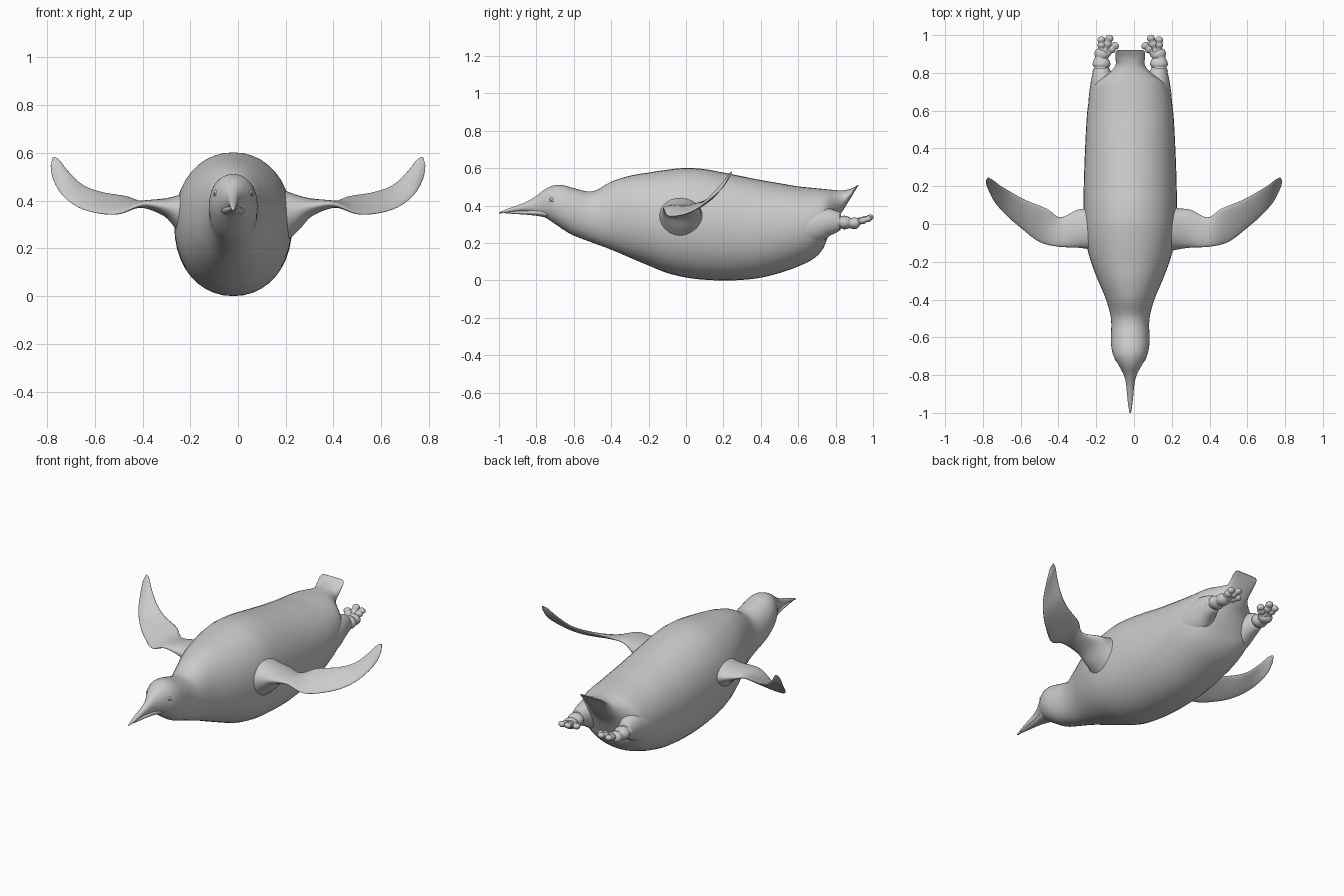
import bpy, bmesh, math
from mathutils import Vector

if "Cube" in bpy.data.objects:
    bpy.data.objects.remove(bpy.data.objects["Cube"])

X0 = -0.02  # body centre line


def spline(rows, k):
    """Catmull-Rom interpolation of equal-length rows."""
    out = []
    for i in range(len(rows) - 1):
        p0, p1 = rows[max(i - 1, 0)], rows[i]
        p2, p3 = rows[i + 1], rows[min(i + 2, len(rows) - 1)]
        for j in range(k):
            t = j / k
            out.append([0.5 * (2*b + (c - a)*t + (2*a - 5*b + 4*c - d)*t*t
                               + (3*b - a - 3*c + d)*t**3)
                        for a, b, c, d in zip(p0, p1, p2, p3)])
    out.append(list(rows[-1]))
    return out


def loft(name, sections, n=32, power=2.0):
    """Skin rings given as (centre, half-width vector, half-height vector)."""
    bm = bmesh.new()
    rings = []
    for c, u, v in sections:
        ring = []
        for i in range(n):
            a = 2 * math.pi * i / n
            ca, sa = math.cos(a), math.sin(a)
            ca = math.copysign(abs(ca) ** (2 / power), ca)
            sa = math.copysign(abs(sa) ** (2 / power), sa)
            ring.append(bm.verts.new(c + u * ca + v * sa))
        rings.append(ring)
    for a, b in zip(rings, rings[1:]):
        for i in range(n):
            j = (i + 1) % n
            bm.faces.new((a[i], a[j], b[j], b[i]))
    bm.faces.new(rings[0])
    bm.faces.new(rings[-1])
    bmesh.ops.recalc_face_normals(bm, faces=bm.faces)
    me = bpy.data.meshes.new(name)
    bm.to_mesh(me)
    bm.free()
    ob = bpy.data.objects.new(name, me)
    bpy.context.collection.objects.link(ob)
    for p in me.polygons:
        p.use_smooth = True
    return ob


def profile(name, rows, k=4, n=40, power=2.1):
    """Loft along y from rows of (y, top z, bottom z, half width)."""
    secs = []
    for y, top, bot, w in spline(rows, k):
        secs.append((Vector((X0, y, (top + bot) / 2)), Vector((max(w, .002), 0, 0)),
                     Vector((0, 0, max((top - bot) / 2, .002)))))
    return loft(name, secs, n, power)


def tube(name, rows, k=4, n=16, flat=1.0):
    """Round tube through rows of (x, y, z, radius)."""
    pts = spline(rows, k)
    secs = []
    for i, p in enumerate(pts):
        d = (Vector(pts[min(i + 1, len(pts) - 1)][:3]) - Vector(pts[max(i - 1, 0)][:3])).normalized()
        u = d.cross(Vector((0, 0, 1))).normalized()
        r = max(p[3], .001)
        secs.append((Vector(p[:3]), u * r, u.cross(d) * r * flat))
    return loft(name, secs, n)


# body with head, upper beak and tail
profile("body", [
    (-1.0, .364, .358, .004), (-.95, .385, .364, .012), (-.9, .402, .370, .017),
    (-.85, .422, .368, .022), (-.8, .452, .355, .034), (-.75, .490, .335, .060),
    (-.7, .510, .302, .088), (-.65, .508, .268, .100), (-.6, .494, .240, .102),
    (-.5, .476, .202, .102), (-.4, .528, .165, .128), (-.3, .560, .122, .170),
    (-.2, .577, .080, .208), (-.1, .592, .040, .234), (0, .602, .016, .245),
    (.1, .595, .004, .247), (.2, .577, .0, .246), (.3, .557, .003, .243),
    (.4, .537, .015, .239), (.5, .520, .040, .234), (.6, .503, .075, .227),
    (.68, .495, .115, .214), (.73, .490, .165, .196), (.76, .487, .235, .165),
    (.80, .483, .320, .110), (.84, .482, .375, .078), (.88, .490, .440, .078),
    (.91, .505, .490, .078), (.922, .512, .508, .066)])

# lower beak
profile("lower_beak", [
    (-.965, .367, .359, .006), (-.92, .371, .356, .013), (-.86, .374, .352, .020),
    (-.80, .380, .346, .032), (-.74, .385, .335, .050)], n=20)

# flippers: rows of leading edge, trailing edge, half thickness
FLIPPER = [
    (.17, -.15, .35, .17, .11, .33, .120), (.23, -.135, .36, .23, .085, .35, .085),
    (.30, -.125, .375, .30, .075, .37, .040), (.40, -.12, .385, .39, .035, .385, .016),
    (.50, -.095, .345, .46, .08, .415, .013), (.60, -.02, .350, .57, .125, .435, .011),
    (.68, .05, .378, .65, .168, .466, .010), (.74, .12, .428, .71, .205, .522, .009),
    (.775, .19, .490, .75, .235, .572, .007), (.785, .225, .545, .775, .247, .583, .003)]

for s, side in ((-1, "left"), (1, "right")):
    secs = []
    rows = spline(FLIPPER, 5)
    mid = [Vector(((r[0] + r[3]) / 2, (r[1] + r[4]) / 2, (r[2] + r[5]) / 2)) for r in rows]
    for i, r in enumerate(rows):
        u = (Vector(r[:3]) - Vector(r[3:6])) / 2
        span = mid[min(i + 1, len(mid) - 1)] - mid[max(i - 1, 0)]
        v = u.cross(span).normalized() * r[6]
        secs.append([Vector((s * w.x, w.y, w.z)) for w in (mid[i], u, v)])
    loft(side + "_flipper", secs, 24)

    def at(rows):
        return [(X0 + s * r[0],) + tuple(r[1:]) for r in rows]

    # thigh
    tube(side + "_thigh", at([
        (.125, .50, .27, .05), (.130, .60, .28, .088), (.137, .69, .30, .082),
        (.145, .75, .312, .066), (.150, .80, .315, .050), (.152, .825, .315, .040)]), n=24, flat=1.2)
    # ringed ankle
    tube(side + "_ankle", at([
        (.152, .78, .314, .040), (.152, .81, .312, .047), (.152, .828, .31, .040),
        (.152, .845, .31, .047), (.153, .865, .308, .042), (.153, .878, .306, .034),
        (.150, .895, .306, .040), (.146, .915, .308, .036), (.142, .93, .310, .012)]),
        flat=.78)
    # knuckled toes
    for toe, (x, y, z) in {"outer": (.155, .992, .335), "middle": (.103, 1.0, .342),
                           "inner": (.066, .955, .328)}.items():
        a, b = Vector((.145, .89, .303)), Vector((x, y, z))
        rows = [(*a.lerp(b, t), r) for t, r in (
            (0, .024), (.25, .025), (.42, .019), (.58, .024), (.72, .018),
            (.86, .021), (.96, .014), (1, .003))]
        tube(f"{side}_{toe}_toe", at(rows), n=12, flat=.8)

    # eye with lid rim
    bpy.ops.mesh.primitive_uv_sphere_add(segments=16, ring_count=10, radius=1,
                                         location=(X0 + s * .071, -.715, .435))
    eye = bpy.context.object
    eye.name = side + "_eye"
    eye.scale = (.010, .014, .010)
    bpy.ops.object.shade_smooth()
    bpy.ops.mesh.primitive_torus_add(major_radius=.015, minor_radius=.003,
                                     major_segments=20, minor_segments=8,
                                     location=(X0 + s * .072, -.715, .435),
                                     rotation=(0, s * math.radians(62), s * math.radians(-25)))
    bpy.context.object.name = side + "_eyelid"
    bpy.ops.object.shade_smooth()
